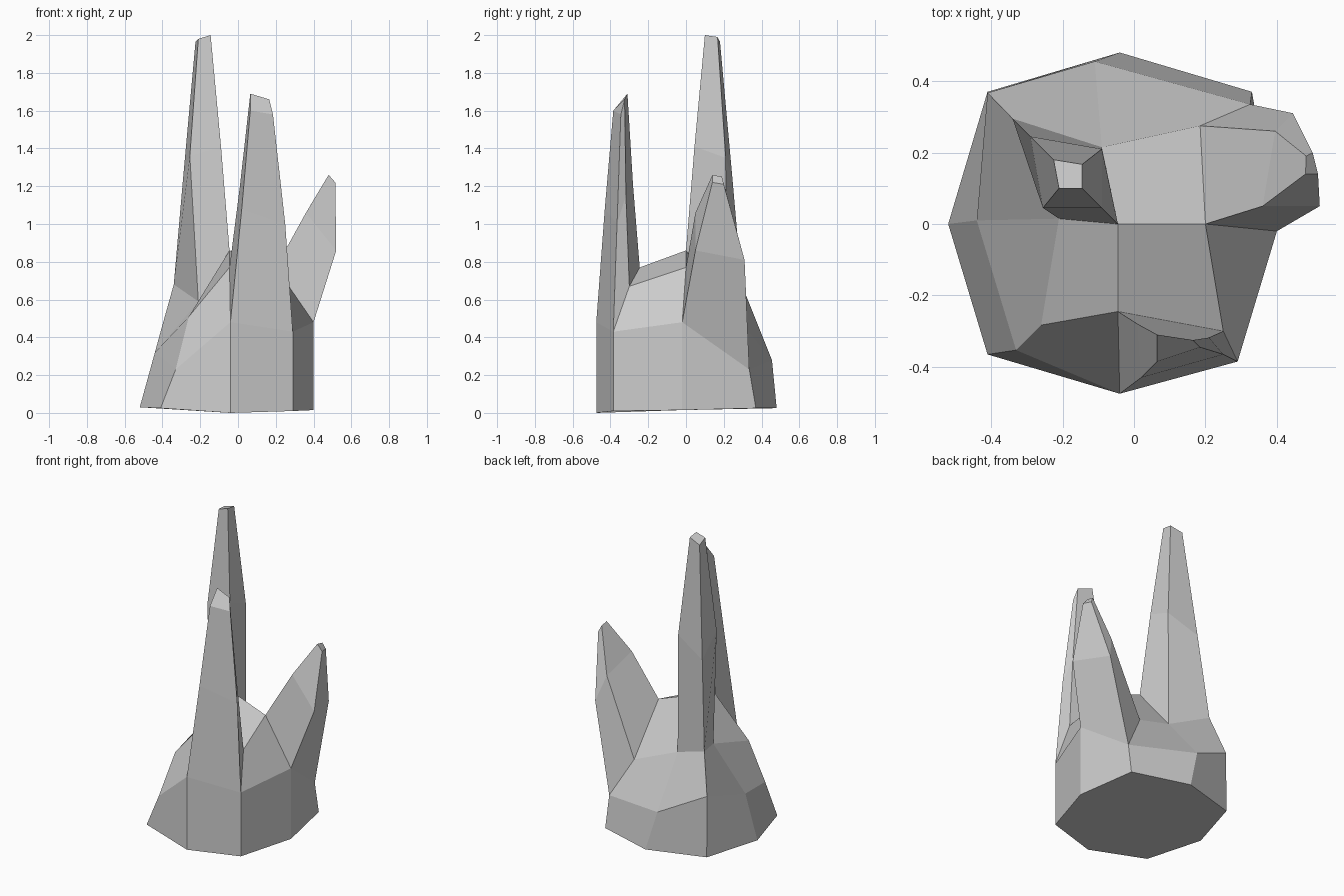
import bpy
import bmesh

bm = bmesh.new()


def ring(points):
    return [bm.verts.new(p) for p in points]


def bridge(a, b, closed_skip=()):
    n = len(a)
    for i in range(n):
        if i not in closed_skip:
            j = (i + 1) % n
            bm.faces.new((a[i], a[j], b[j], b[i]))


def spike(base, *sections):
    # Loft a tapering shard from a four-sided opening and cap it
    loop = base
    for s in sections:
        nxt = ring(s)
        bridge(loop, nxt)
        loop = nxt
    bm.faces.new(loop)


# Rock base: three eight-sided rings, counter-clockwise from the right
R, BR, B, BL, L, FL, F, FR = range(8)
low = ring([(.40, -.02, .015), (.33, .37, .025), (-.04, .48, .025), (-.41, .37, .03),
            (-.52, 0, .03), (-.41, -.365, .025), (-.04, -.475, .0), (.29, -.385, .01)])
mid = ring([(.40, -.02, .48), (.325, .335, .23), (-.11, .455, .28), (-.41, .367, .43),
            (-.44, .01, .32), (-.33, -.353, .23), (-.04, -.475, .48), (.29, -.385, .43)])
top = ring([(.20, 0, .77), (.185, .275, .48), (-.09, .215, .58), (-.34, .295, .68),
            (-.21, .015, .59), (-.26, -.283, .51), (-.045, -.245, .77), (.25, -.30, .67)])
peak = bm.verts.new((-.045, 0, .86))

bm.faces.new(low[::-1])
bridge(low, mid)
bridge(mid, top, closed_skip=(R, F))
for a, b, c in ((R, BR, B), (L, FL, F), (F, FR, R)):
    bm.faces.new((peak, top[a], top[b], top[c]))

# Tall shard growing from the back left of the top
spike([peak, top[B], top[BL], top[L]],
      [(-.09, .045, 1.41), (-.09, .21, 1.35), (-.29, .245, 1.25), (-.255, .045, 1.36)],
      [(-.145, .10, 2.0), (-.145, .167, 1.99), (-.225, .18, 1.965), (-.21, .10, 1.98)])

# Upright shard growing from the front right side
spike([mid[F], mid[FR], top[FR], top[F]],
      [(.02, -.43, 1.08), (.25, -.365, 1.0), (.21, -.318, 1.15), (.01, -.28, 1.2)],
      [(.065, -.385, 1.60), (.185, -.345, 1.58), (.165, -.325, 1.66), (.065, -.31, 1.69)])

# Short leaning shard growing from the right side
spike([mid[R], mid[BR], top[BR], top[R]],
      [(.52, .05, .86), (.445, .31, .81), (.395, .26, .97), (.36, .05, 1.06)],
      [(.515, .14, 1.22), (.50, .20, 1.21), (.482, .19, 1.25), (.48, .14, 1.26)])

bmesh.ops.recalc_face_normals(bm, faces=bm.faces)
mesh = bpy.data.meshes.new("crystal_rock")
bm.to_mesh(mesh)
bm.free()
rock = bpy.data.objects.new("crystal_rock", mesh)
bpy.context.collection.objects.link(rock)
